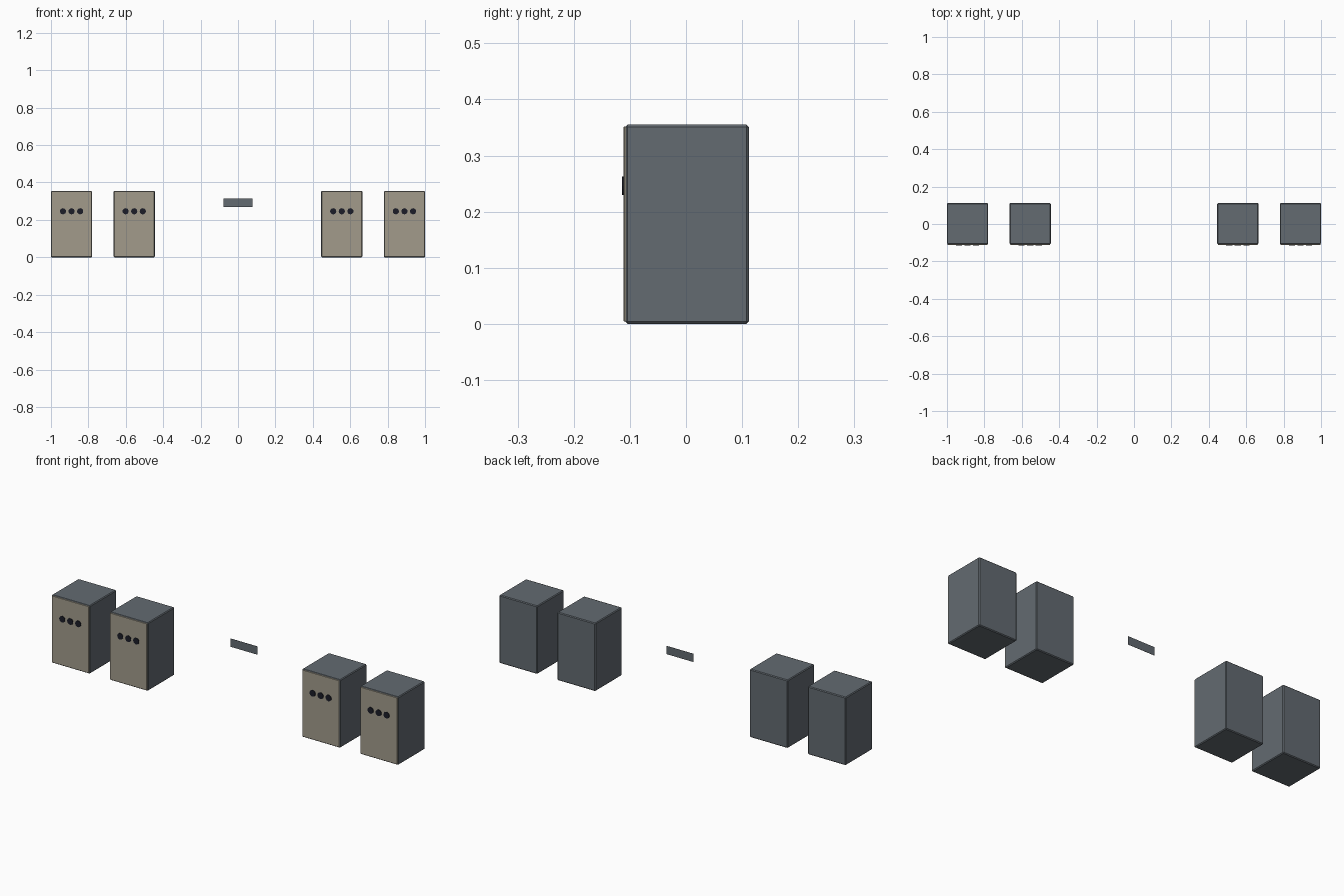
import bpy, bmesh, math
from mathutils import Matrix

if "Cube" in bpy.data.objects:
    bpy.data.objects.remove(bpy.data.objects["Cube"])


def material(name, rgb):
    m = bpy.data.materials.new(name)
    m.diffuse_color = (*rgb, 1.0)
    m.use_nodes = True
    m.node_tree.nodes["Principled BSDF"].inputs["Base Color"].default_value = m.diffuse_color
    return m


SLATE = material("slate_grey", (0.125, 0.145, 0.165))
TAN = material("warm_tan", (0.36, 0.33, 0.26))
DARK = material("near_black", (0.011, 0.012, 0.02))


def finish(bm, name, mat):
    me = bpy.data.meshes.new(name)
    bm.to_mesh(me)
    bm.free()
    me.materials.append(mat)
    ob = bpy.data.objects.new(name, me)
    bpy.context.collection.objects.link(ob)
    return ob


def box(name, lo, hi, mat, bevel=0.0):
    bm = bmesh.new()
    size = [b - a for a, b in zip(lo, hi)]
    mid = [(a + b) / 2 for a, b in zip(lo, hi)]
    bmesh.ops.create_cube(bm, size=1, matrix=Matrix.Translation(mid) @ Matrix.Diagonal((*size, 1)))
    if bevel:
        bmesh.ops.bevel(bm, geom=bm.edges[:], offset=bevel, segments=1,
                        profile=0.5, affect='EDGES')
    return finish(bm, name, mat)


def button(name, x, y, z, radius, depth, mat):
    bm = bmesh.new()
    bmesh.ops.create_cone(bm, cap_ends=True, segments=16, radius1=radius,
                          radius2=radius, depth=depth,
                          matrix=Matrix.Translation((x, y, z)) @ Matrix.Rotation(math.pi / 2, 4, 'X'))
    return finish(bm, name, mat)


# four cabinets, each with a front panel and three round buttons
for n, cx in enumerate((-0.89, -0.555, 0.555, 0.89), 1):
    box(f"cabinet_{n}", (cx - 0.11, -0.108, 0.0), (cx + 0.11, 0.112, 0.355), SLATE, 0.004)
    box(f"front_panel_{n}", (cx - 0.107, -0.111, 0.004), (cx + 0.107, -0.106, 0.352), TAN, 0.001)
    for k in (-1, 0, 1):
        button(f"button_{n}_{k + 2}", cx + 0.046 * k, -0.1115, 0.246, 0.0165, 0.005, DARK)

# small thin plate hanging in the middle
box("middle_plate", (-0.078, 0.0495, 0.27), (0.078, 0.0505, 0.313), SLATE)
